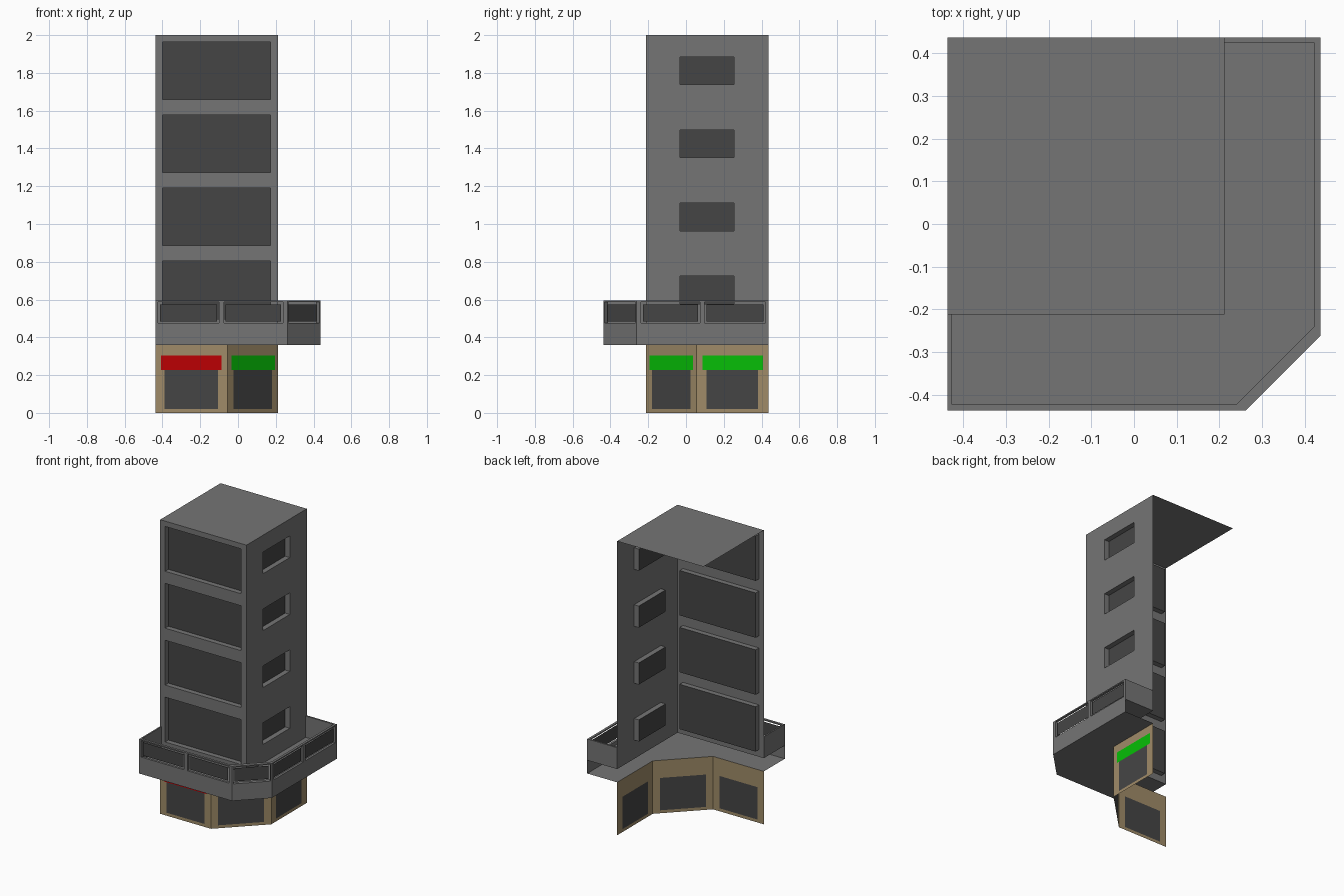
import bpy
from mathutils import Vector

if "Cube" in bpy.data.objects:
    bpy.data.objects.remove(bpy.data.objects["Cube"])


def material(name, rgb):
    m = bpy.data.materials.new(name)
    m.diffuse_color = (*rgb, 1)
    m.use_nodes = True
    m.node_tree.nodes["Principled BSDF"].inputs["Base Color"].default_value = m.diffuse_color
    return m


GREY = material("grey_concrete", (0.178, 0.178, 0.178))
DARK = material("dark_glass", (0.06, 0.06, 0.06))
TAN = material("tan_wall", (0.35, 0.26, 0.14))
RED = material("red_awning", (0.5, 0.0, 0.001))
GREEN = material("green_awning", (0.002, 0.52, 0.002))


def mesh(name, quads, mat=GREY):
    verts, faces = [], []
    for f in quads:
        faces.append(list(range(len(verts), len(verts) + len(f))))
        verts += f
    me = bpy.data.meshes.new(name)
    me.from_pydata(verts, [], faces)
    me.materials.append(mat)
    ob = bpy.data.objects.new(name, me)
    bpy.context.collection.objects.link(ob)
    return ob


def flat(name, pts, z):
    return mesh(name, [[(x, y, z) for x, y in pts]])


class Plane:
    """Vertical plane from p towards q; s runs along it, d goes inward."""
    def __init__(self, p, q):
        self.p = Vector((*p, 0))
        self.t = Vector((*q, 0)) - self.p
        self.length = self.t.length
        self.t.normalize()
        self.n = Vector((-self.t.y, self.t.x, 0))

    def at(self, s, z, d=0):
        return self.p + self.t * s + self.n * d + Vector((0, 0, z))

    def rect(self, s0, s1, z0, z1, d=0):
        return [self.at(s0, z0, d), self.at(s1, z0, d), self.at(s1, z1, d), self.at(s0, z1, d)]


def wall(name, pl, s0, s1, z0, z1, holes, d=0, reveal=0, flip=False, mat=GREY):
    """Wall with rectangular openings and optional reveals."""
    ss = sorted({s0, s1, *[v for h in holes for v in h[:2]]})
    zs = sorted({z0, z1, *[v for h in holes for v in h[2:]]})
    quads = []
    for a, b in zip(ss, ss[1:]):
        for c, e in zip(zs, zs[1:]):
            ms, mz = (a + b) / 2, (c + e) / 2
            if not any(h[0] < ms < h[1] and h[2] < mz < h[3] for h in holes):
                r = pl.rect(a, b, c, e, d)
                quads.append(r[::-1] if flip else r)
    if reveal:
        for h in holes:
            o, i = pl.rect(*h, d), pl.rect(*h, d + reveal)
            quads += [[o[k], o[(k + 1) % 4], i[(k + 1) % 4], i[k]] for k in range(4)]
    return mesh(name, quads, mat)


# Outer edge, tower edge, chamfer start, far edge
L, T, C, B = -0.437, 0.212, 0.261, 0.437
BOT, FLOOR, RAIL, TOP = 0.36, 0.45, 0.595, 2.0

# Tower walls with recessed windows
front, right = Plane((L, -T), (T, -T)), Plane((T, -T), (T, B))
floors = [0.387 * k for k in range(4)]
for name, pl, wins in (
        ("front", front, [(0.037, 0.609, 0.498 + f, 0.803 + f) for f in floors]),
        ("right", right, [(0.179, 0.466, 0.577 + f, 0.724 + f) for f in floors])):
    wall("tower_wall_" + name, pl, 0, pl.length, FLOOR, TOP, wins, reveal=0.035)
    mesh("tower_windows_" + name, [pl.rect(*w, 0.035) for w in wins], DARK)

flat("roof", [(L, -T), (T, -T), (T, B), (L, B)], TOP)

# Balcony slabs
outer = [(L, L), (C, L), (B, -C), (B, B)]
flat("balcony_floor", outer + [(T, B), (T, -T), (L, -T)], FLOOR)
flat("balcony_underside", (outer + [(T, B), (T, 0.055), (-0.055, -T), (L, -T)])[::-1], BOT)

# Balcony parapet: outer skin, inner skin and loose glass panels
Z = (0.475, 0.587)
parapet = (
    ("front", 0, 1, 0.016, 0.01, 0.677, [(0.014, 0.337), (0.362, 0.674)]),
    ("corner", 1, 2, 0.025, -0.0035, 0.252, [(0.008, 0.241)]),
    ("right", 2, 3, 0.016, 0.02, 0.684, [(0.023, 0.335), (0.36, 0.682)]))
for name, i, j, th, a, b, spans in parapet:
    pl = Plane(outer[i], outer[j])
    holes = [(*s, *Z) for s in spans]
    wall("parapet_outer_" + name, pl, 0, pl.length, BOT, RAIL, holes, reveal=th)
    wall("parapet_inner_" + name, pl, a, b, FLOOR, RAIL, holes, d=th, flip=True)
    mesh("parapet_glass_" + name,
         [pl.rect(s + 0.01, e - 0.01, Z[0] + 0.01, Z[1] - 0.012, th / 2) for s, e in spans], DARK)

# Parapet end panels and top rim
inner = [(-0.427, -0.421), (0.241, -0.421), (0.421, -0.241), (0.421, 0.425)]
for name, p, q, p2, q2 in (
        ("left", (L, -T), (L, L), inner[0], (-0.427, -T)),
        ("back", (B, B), (T, B), (T, 0.425), inner[3])):
    mesh("parapet_end_" + name,
         [Plane(u, v).rect(0, Plane(u, v).length, FLOOR, RAIL) for u, v in ((p, q), (p2, q2))])
o = [(L, -T)] + outer + [(T, B)]
n = [(-0.427, -T)] + inner + [(T, 0.425)]
mesh("parapet_rim", [[(*c, RAIL) for c in (o[k], o[k + 1], n[k + 1], n[k])] for k in range(5)])

# Shop front: tan walls, flush windows and flat awnings
shop = [(L, -T), (-0.055, -T), (T, 0.055), (T, B)]
for k, (name, win, awn, mat) in enumerate((
        ("front", (0.049, 0.332), (0.03, 0.35), RED),
        ("corner", (0.045, 0.332), (0.028, 0.352), GREEN),
        ("right", (0.053, 0.325), (0.033, 0.352), GREEN))):
    pl = Plane(shop[k], shop[k + 1])
    hole = (*win, 0.02, 0.24)
    wall("shop_wall_" + name, pl, 0, pl.length, 0, BOT, [hole], mat=TAN)
    mesh("shop_window_" + name, [pl.rect(*hole)], DARK)
    mesh("awning_" + name, [pl.rect(*awn, 0.228, 0.303, -0.0015)], mat)
